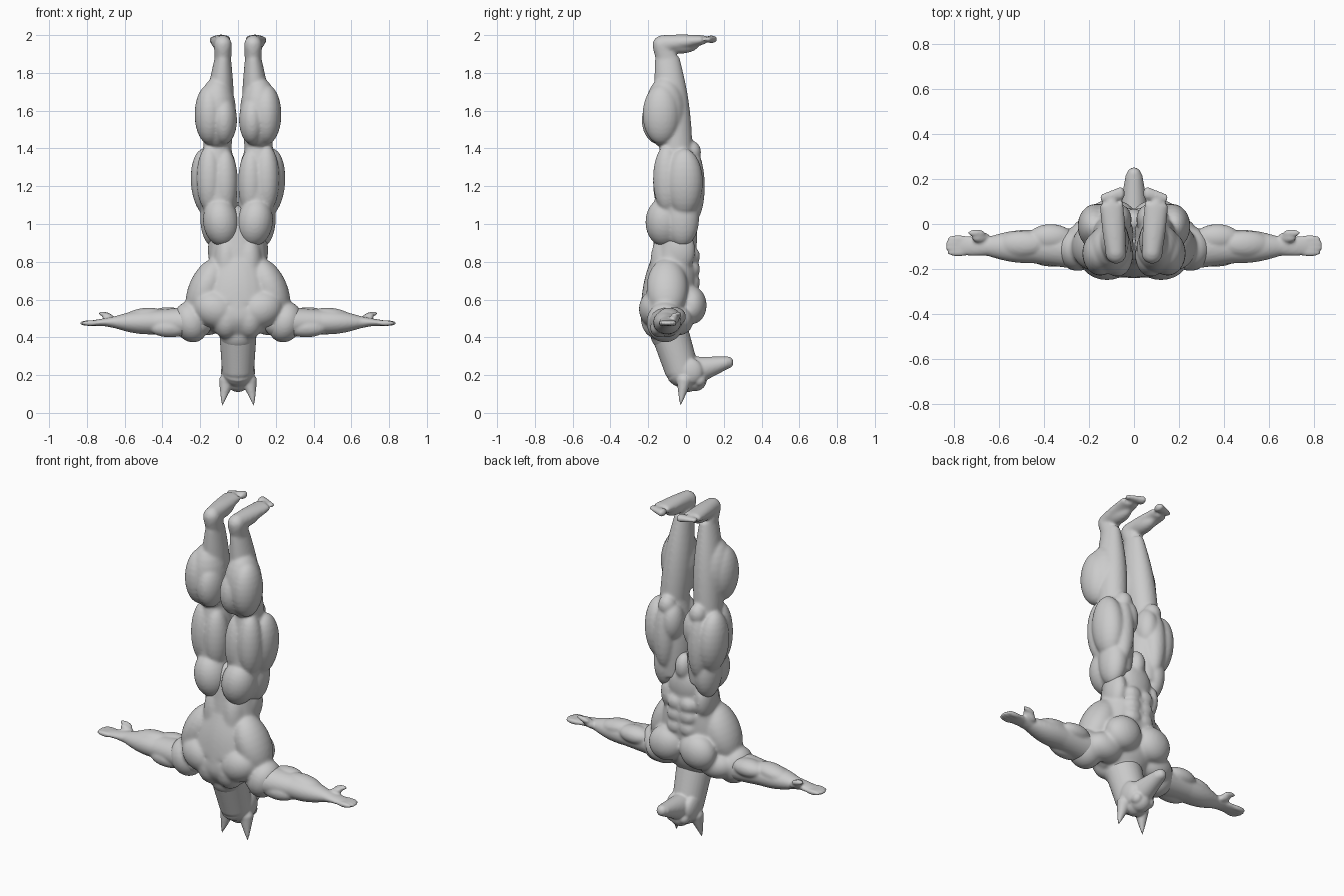
import bpy, bmesh, math
from mathutils import Vector, Matrix

cube = bpy.data.objects.get("Cube")
if cube:
    bpy.data.objects.remove(cube)

GREY = (.6, .6, .6, 1)
clay = bpy.data.materials.new("light_grey_clay")
clay.use_nodes = True
clay.diffuse_color = GREY
clay.node_tree.nodes["Principled BSDF"].inputs["Base Color"].default_value = GREY

LEFT = (1,)
BOTH = (1, -1)


def muscle(bm, centre, radii, lean=0, sides=LEFT):
    """Ellipsoid leaning sideways by some degrees, repeated on the given sides."""
    for side in sides:
        matrix = (Matrix.Diagonal((side, 1, 1, 1)) @ Matrix.Translation(centre)
                  @ Matrix.Rotation(math.radians(lean), 4, "Y")
                  @ Matrix.Diagonal((*radii, 1)))
        bmesh.ops.create_uvsphere(bm, u_segments=24, v_segments=14, radius=1, matrix=matrix)


def segment(bm, start, end, start_size, end_size, swell=0, rows=10, around=28):
    """Tapered oval limb between two joints, swelling in the middle, with round ends."""
    start, end = Vector(start), Vector(end)
    along = (end - start).normalized()
    across = Vector((0, 1, 0)) if abs(along.x) > .7 else Vector((1, 0, 0))
    depth_axis = along.cross(across).normalized()
    width_axis = depth_axis.cross(along)
    rings = []
    for row in range(rows + 1):
        t = row / rows
        centre = start.lerp(end, t)
        size = Vector(start_size).lerp(Vector(end_size), t)
        width, depth = (radius + swell * math.sin(math.pi * t) for radius in size)
        angles = [math.tau * k / around for k in range(around)]
        rings.append([bm.verts.new(centre + width_axis * width * math.cos(angle)
                                   + depth_axis * depth * math.sin(angle))
                      for angle in angles])
    for low, high in zip(rings, rings[1:]):
        for k in range(around):
            bm.faces.new((low[k - 1], low[k], high[k], high[k - 1]))
    bm.faces.new(rings[0])
    bm.faces.new(rings[-1])
    for joint, size in ((start, start_size), (end, end_size)):
        muscle(bm, joint, [min(size)] * 3)


def finish(bm, name, side=1, voxel=.007, smooth=6):
    """Fuse the overlapping shapes into one smooth skin."""
    bmesh.ops.transform(bm, matrix=Matrix.Diagonal((side, 1, 1, 1)), verts=bm.verts)
    bmesh.ops.recalc_face_normals(bm, faces=bm.faces)
    mesh = bpy.data.meshes.new(name)
    bm.to_mesh(mesh)
    bm.free()
    mesh.materials.append(clay)
    part = bpy.data.objects.new(name, mesh)
    bpy.context.collection.objects.link(part)
    fuse = part.modifiers.new("fuse", "REMESH")
    fuse.mode = "VOXEL"
    fuse.voxel_size = voxel
    fuse.use_smooth_shade = True
    soften = part.modifiers.new("soften", "SMOOTH")
    soften.iterations = smooth


def build_torso():
    bm = bmesh.new()
    pelvis, waist, chest, nape = (0, -.06, 1), (0, -.06, .8), (0, -.1, .56), (0, -.09, .42)
    segment(bm, pelvis, waist, (.14, .1), (.155, .125))
    segment(bm, waist, chest, (.155, .125), (.22, .14), swell=.01)
    segment(bm, chest, nape, (.22, .14), (.12, .1), swell=.02)
    # Back
    muscle(bm, (.17, -.1, .66), (.09, .11, .17), lean=-24, sides=BOTH)
    muscle(bm, (.12, -.16, .55), (.12, .09, .1), lean=-20, sides=BOTH)
    muscle(bm, (.06, -.15, .5), (.08, .09, .11), sides=BOTH)
    muscle(bm, (.06, -.11, .78), (.07, .08, .18), sides=BOTH)
    # Chest, collar and shoulders
    muscle(bm, (.1, .03, .57), (.11, .08, .1), lean=20, sides=BOTH)
    muscle(bm, (.17, -.04, .49), (.11, .08, .08), sides=BOTH)
    muscle(bm, (.25, -.11, .48), (.09, .1, .11), lean=20, sides=BOTH)
    # Belly, waist sides and groin
    for row in range(3):
        muscle(bm, (.04, .04, .69 + .07 * row), (.05, .035, .045), sides=BOTH)
    muscle(bm, (.11, -.03, .86), (.05, .08, .11), sides=BOTH)
    muscle(bm, (0, .01, .93), (.1, .05, .11))
    muscle(bm, (0, .01, 1.04), (.05, .06, .08))
    finish(bm, "torso", smooth=22)


def build_leg(name, side):
    bm = bmesh.new()
    hip, knee, ankle = (.09, -.05, .96), (.11, -.05, 1.4), (.08, -.1, 1.88)
    heel, ball_of_foot = (.08, -.13, 1.95), (.1, .09, 1.975)
    segment(bm, hip, knee, (.08, .1), (.075, .09), swell=.02)
    segment(bm, knee, ankle, (.075, .085), (.043, .065), swell=.015)
    segment(bm, ankle, heel, (.045, .06), (.047, .05))
    segment(bm, heel, ball_of_foot, (.045, .05), (.053, .025), swell=.003)
    # Calf
    muscle(bm, (.11, -.11, 1.59), (.1, .11, .19))
    muscle(bm, (.15, -.13, 1.58), (.08, .1, .16))
    muscle(bm, (.075, -.14, 1.55), (.07, .095, .13))
    # Front of the thigh and kneecap
    muscle(bm, (.17, -.01, 1.22), (.08, .1, .18), lean=4)
    muscle(bm, (.11, .04, 1.2), (.06, .06, .19))
    muscle(bm, (.07, .02, 1.29), (.06, .07, .11))
    muscle(bm, (.1, .03, 1.38), (.05, .05, .06))
    # Back of the thigh
    muscle(bm, (.15, -.1, 1.24), (.07, .075, .18))
    muscle(bm, (.07, -.1, 1.22), (.07, .075, .18))
    # Buttock and hip
    muscle(bm, (.09, -.115, 1.01), (.095, .1, .13), lean=8)
    muscle(bm, (.13, -.02, 1.03), (.07, .09, .15))
    # Instep, and toes that shrink towards the outside
    muscle(bm, (.085, -.03, 1.95), (.045, .1, .048))
    for toe in range(5):
        shrink = 1 - toe / 10
        muscle(bm, (.06 + .02 * toe, .09 + .045 * shrink, 1.978),
               Vector((.02, .032, .022)) * shrink)
    finish(bm, name, side, smooth=13)


def build_arm(name, side):
    bm = bmesh.new()
    shoulder, elbow, wrist = (.22, -.11, .48), (.44, -.1, .48), (.65, -.1, .48)
    palm, knuckles = (.7, -.1, .48), (.77, -.095, .475)
    segment(bm, shoulder, elbow, (.095, .085), (.075, .065))
    segment(bm, elbow, wrist, (.075, .065), (.042, .032), swell=.01)
    segment(bm, wrist, palm, (.042, .032), (.042, .022))
    segment(bm, palm, knuckles, (.042, .022), (.045, .015))
    # Upper arm and forearm
    muscle(bm, (.37, -.06, .51), (.1, .06, .05))
    muscle(bm, (.36, -.14, .45), (.11, .05, .05))
    muscle(bm, (.5, -.09, .51), (.11, .06, .045), lean=8)
    # Fingers, the middle ones longest, and thumb
    for finger in range(4):
        reach = .01 * (finger in (1, 2))
        muscle(bm, (.78 + reach, -.065 - .021 * finger, .475), (.05, .016, .015))
    muscle(bm, (.68, -.06, .5), (.045, .025, .022), lean=-30)
    muscle(bm, (.7, -.04, .52), (.04, .016, .014), lean=-12)
    finish(bm, name, side)


def build_head():
    bm = bmesh.new()
    nape, skull, crown = (0, -.09, .44), (0, -.02, .22), (0, .01, .175)
    jaw, nose = (0, .03, .22), (0, .22, .267)
    segment(bm, nape, skull, (.1, .1), (.085, .09))
    segment(bm, skull, crown, (.085, .09), (.065, .065))
    segment(bm, jaw, nose, (.07, .08), (.037, .032))
    # Forehead, brows and cheeks
    muscle(bm, (0, .05, .175), (.06, .06, .06))
    muscle(bm, (.04, .07, .175), (.03, .035, .035), sides=BOTH)
    muscle(bm, (.055, .02, .22), (.035, .07, .07), sides=BOTH)
    # Pointed ears
    for side in BOTH:
        segment(bm, (.06 * side, -.01, .17), (.084 * side, -.03, .04),
                (.042, .04), (.004, .004))
    finish(bm, "head", voxel=.006, smooth=8)


build_torso()
build_head()
for label, side in (("left", 1), ("right", -1)):
    build_leg(label + "_leg", side)
    build_arm(label + "_arm", side)
